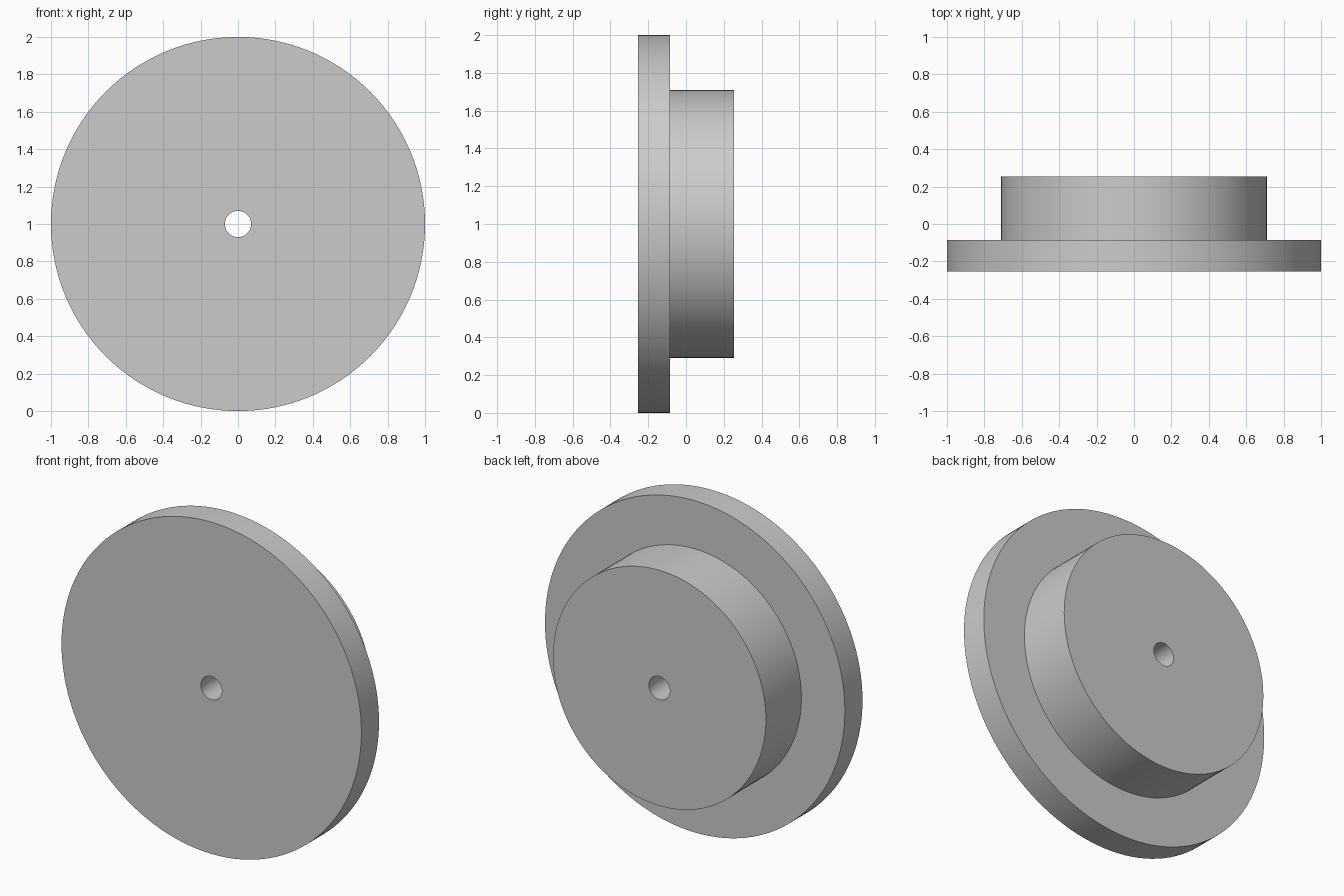
import bpy, bmesh, math
from mathutils import Vector

cube = bpy.data.objects.get("Cube")
if cube:
    bpy.data.objects.remove(cube, do_unlink=True)

# Plain grey material
grey = bpy.data.materials.new("plain grey")
grey.use_nodes = True
colour = (0.6, 0.6, 0.6, 1)
grey.diffuse_color = colour
grey.node_tree.nodes["Principled BSDF"].inputs["Base Color"].default_value = colour

# Dimensions
FLANGE_R, HUB_R, BORE_R = 1.0, 0.71, 0.07
FRONT, STEP, BACK = -0.253, -0.085, 0.253
SEGMENTS = 128

# Closed half section (radius, y): bore, flange, step, hub
section = [(BORE_R, FRONT), (FLANGE_R, FRONT), (FLANGE_R, STEP),
           (HUB_R, STEP), (HUB_R, BACK), (BORE_R, BACK)]

# Lathe the section around the y axis
bm = bmesh.new()
verts = [bm.verts.new((r, y, 0)) for r, y in section]
edges = [bm.edges.new((v, verts[(i + 1) % len(verts)])) for i, v in enumerate(verts)]
bmesh.ops.spin(bm, geom=verts + edges, cent=Vector(), axis=Vector((0, 1, 0)),
               angle=math.tau, steps=SEGMENTS, use_merge=False)
bmesh.ops.remove_doubles(bm, verts=bm.verts[:], dist=0.0005)
bmesh.ops.recalc_face_normals(bm, faces=bm.faces[:])
bmesh.ops.translate(bm, verts=bm.verts[:], vec=(0, 0, FLANGE_R))

mesh = bpy.data.meshes.new("flanged_wheel")
bm.to_mesh(mesh)
bm.free()
mesh.materials.append(grey)
wheel = bpy.data.objects.new("flanged_wheel", mesh)
bpy.context.collection.objects.link(wheel)

# Smooth rims with sharp corners
bpy.ops.object.select_all(action="DESELECT")
wheel.select_set(True)
bpy.context.view_layer.objects.active = wheel
bpy.ops.object.shade_smooth_by_angle(angle=math.radians(30))
